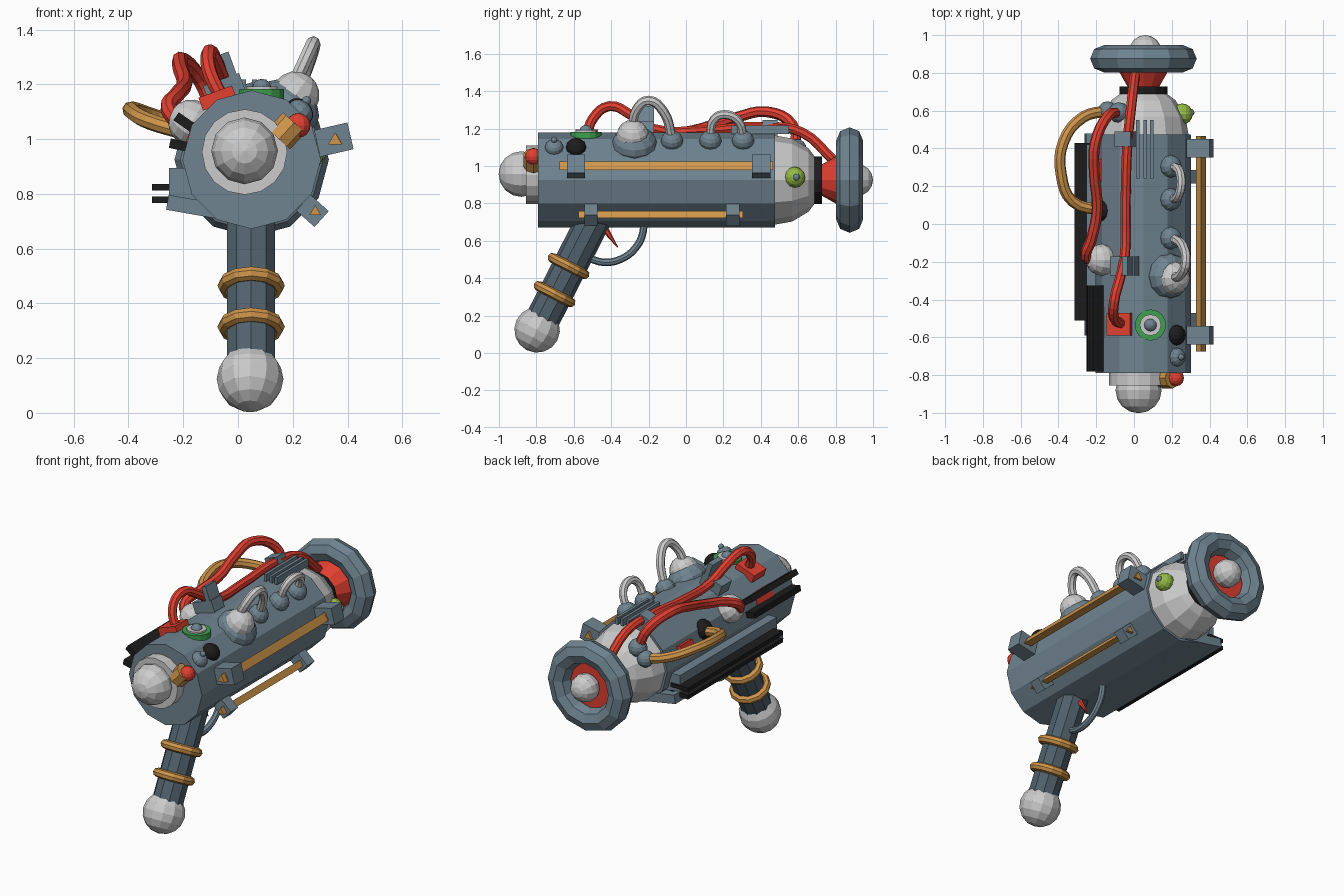
import bpy, math
from mathutils import Vector, Matrix

if "Cube" in bpy.data.objects:
    bpy.data.objects.remove(bpy.data.objects["Cube"])

COLS = {"blue": (.16, .23, .28), "dark": (.08, .12, .15), "black": (.012, .012, .012),
        "red": (.75, .05, .03), "bronze": (.62, .30, .07), "green": (.05, .35, .08),
        "lime": (.30, .50, .06), "white": (.62, .64, .64)}
MATS = {}
for n, c in COLS.items():
    MATS[n] = bpy.data.materials.new(n)
    MATS[n].diffuse_color = (*c, 1)

CX, CZ = 0.05, 0.925   # barrel axis


def done(name, col):
    o = bpy.context.object
    o.name = name
    o.data.materials.append(MATS[col])
    return o


def aim(d):
    return Vector(d).to_track_quat('Z', 'Y').to_euler()


def ball(name, p, r, col, axis=(0, 0, 1), flat=1, seg=12, rings=8):
    bpy.ops.mesh.primitive_uv_sphere_add(segments=seg, ring_count=rings, radius=r,
                                         location=p, rotation=aim(axis))
    o = done(name, col)
    o.scale.z = flat
    return o


def rod(name, a, b, r1, col, r2=None, n=12, spin=0):
    a, b = Vector(a), Vector(b)
    bpy.ops.mesh.primitive_cone_add(vertices=n, radius1=r1, radius2=r1 if r2 is None else r2,
                                    depth=(b - a).length, location=(a + b) / 2)
    o = done(name, col)
    o.data.transform(Matrix.Rotation(spin, 4, 'Z'))
    o.rotation_euler = aim(b - a)
    return o


def ring(name, p, R, r, col, axis, seg=12, minor=8):
    bpy.ops.mesh.primitive_torus_add(major_radius=R, minor_radius=r, major_segments=seg,
                                     minor_segments=minor, location=p, rotation=aim(axis))
    return done(name, col)


def box(name, p, size, col, tilt=0):
    # tilt in degrees about the barrel direction
    bpy.ops.mesh.primitive_cube_add(size=1, location=p, rotation=(0, math.radians(tilt), 0))
    o = done(name, col)
    o.scale = size
    return o


def hose(name, pts, r, col):
    cu = bpy.data.curves.new(name, 'CURVE')
    cu.dimensions = '3D'
    cu.bevel_depth, cu.bevel_resolution, cu.resolution_u = r, 2, 4
    cu.use_fill_caps = True
    s = cu.splines.new('BEZIER')
    s.bezier_points.add(len(pts) - 1)
    for bp, p in zip(s.bezier_points, pts):
        bp.co = p
        bp.handle_left_type = bp.handle_right_type = 'AUTO'
    s.use_smooth = False
    o = bpy.data.objects.new(name, cu)
    bpy.context.collection.objects.link(o)
    cu.materials.append(MATS[col])
    return o


def out(p):
    # outward direction from the barrel axis
    return (p[0] - CX, 0, p[2] - CZ)


# barrel with rear cap and knob
rod("barrel", (CX, -.79, CZ), (CX, .475, CZ), .253, "blue")
rod("rear_plate", (.024, -.855, .953), (.024, -.78, .953), .156, "white", n=16)
ball("rear_knob", (.024, -.88, .957), .122, "white", (0, 1, 0))

# muzzle: dome, collar, cone, ring, tip
ball("muzzle_dome", (CX, .465, CZ), .24, "white", (0, 1, 0), 1.12)
rod("muzzle_collar", (CX, .67, CZ), (CX, .728, CZ), .127, "black")
rod("muzzle_cone", (CX, .72, CZ), (CX, .87, CZ), .08, "red", .165)
ring("muzzle_ring", (CX, .875, CZ), .21, .072, "blue", (0, 1, 0))
ball("muzzle_tip", (.06, .915, CZ), .085, "white", (0, 1, 0))

# grip with bands and pommel
HX = .048
rod("grip", (HX, -.795, .125), (HX, -.475, .75), .092, "dark", n=10)
grip_dir = (0, .285, .555)
for y, z in ((-.628, .465), (-.703, .315)):
    ring("grip_band", (HX, y, z), .096, .027, "bronze", grip_dir)
ball("grip_pommel", (.044, -.796, .124), .122, "white", grip_dir)

# trigger and guard
arc = [math.radians(a) for a in range(-120, 16, 27)]
hose("trigger_guard", [(HX, -.43 + .205 * math.cos(a), .69 + .205 * math.sin(a)) for a in arc], .02, "blue")
rod("trigger", (HX, -.445, .68), (HX, -.365, .565), .022, "red", .003, 6)

# right side rails held by brackets
rod("upper_rail", (.355, -.675, .995), (.355, .465, .995), .03, "bronze", n=3)
for y in (-.588, .402):
    box("upper_bracket", (.35, y, .998), (.125, .098, .10), "blue", -13)
    rod("rail_stub", (.36, y - .055, .995), (.36, y + .055, .995), .025, "bronze", n=3)
rod("lower_rail", (.282, -.575, .735), (.282, .305, .735), .024, "bronze", n=3)
for y in (-.508, .25):
    box("lower_bracket", (.272, y, .738), (.09, .072, .078), "blue", 42)
    rod("rail_stub", (.28, y - .04, .735), (.28, y + .04, .735), .02, "bronze", n=3)

# left side housing with cooling fins
box("side_housing", (-.19, -.06, .83), (.125, .96, .13), "blue")
box("lower_housing", (-.12, -.055, .745), (.28, 1.07, .055), "blue", 10)
for z in (.825, .778):
    box("side_fin", (-.255, -.04, z), (.12, .94, .024), "black")

# upper left fins over red plates
for x, z, t in ((-.185, 1.055, 35), (-.2, .975, 12)):
    box("upper_fin", (x, -.553, z), (.1, .455, .035), "black", t)
box("fin_plate", (-.165, -.52, 1.015), (.03, .16, .09), "red", 22)
box("side_red_block", (-.185, .285, 1.0), (.06, .12, .06), "red", 20)

# top sights
for x in (.02, .06, .095):
    box("sight_bar", (x, .395, 1.195), (.018, .31, .045), "blue")

# rear dial
rod("rear_dial", (.15, -.815, 1.0), (.205, -.815, 1.06), .055, "bronze", n=8)
ball("rear_dial_light", (.22, -.815, 1.05), .045, "red")

# green ringed gauge
rod("gauge_base", (.087, -.535, 1.14), (.087, -.535, 1.183), .083, "green", n=14)
rod("gauge_plate", (.087, -.535, 1.17), (.087, -.535, 1.193), .057, "white", n=12)
ball("gauge_dome", (.087, -.535, 1.185), .035, "blue")

# small studs
for name, p, r, col in (("black_stud", (.225, -.588, 1.1), .055, "black"),
                        ("blue_stud", (.228, -.705, 1.1), .05, "blue"),
                        ("left_black_stud", (-.17, .07, 1.03), .06, "black")):
    ball(name, p, r, col, out(p), .8)
ball("blue_stud_tip", (.25, -.705, 1.14), .017, "blue")
ball("lime_stud", (.255, .582, .94), .056, "lime", (1, 0, 0))
ball("lime_stud_tip", (.3, .59, .94), .02, "blue")

# right top domes and their white hoses
p = (.185, -.275, 1.12)
ball("large_socket", p, .122, "blue", out(p), .7)
ball("large_dome", (.21, -.285, 1.16), .088, "white", out(p))
for y in (-.075, .13, .305):
    p = (.195, y, 1.135)
    ball("hose_socket", p, .06, "blue", out(p), .9)
hose("rear_white_hose", [(.205, -.285, 1.2), (.25, -.265, 1.3), (.275, -.2, 1.35),
                         (.26, -.12, 1.29), (.205, -.075, 1.15)], .026, "white")
hose("front_white_hose", [(.2, .13, 1.15), (.235, .15, 1.25), (.25, .21, 1.275),
                          (.24, .28, 1.24), (.2, .305, 1.15)], .024, "white")

# left domes and bronze hose
p = (-.17, -.19, 1.06)
ball("left_white_dome", p, .085, "white", out(p))
p = (-.14, .6, 1.04)
ball("left_hose_socket", p, .05, "blue")
hose("bronze_hose", [p, (-.27, .565, 1.07), (-.375, .43, 1.105), (-.385, .26, 1.1),
                     (-.325, .12, 1.065), (-.17, .07, 1.02)], .03, "bronze")

# red hoses with clamps and terminal block
box("terminal_block", (-.075, -.53, 1.15), (.13, .12, .05), "red", -20)
hose("long_red_hose", [(-.06, -.53, 1.15), (-.105, -.5, 1.25), (-.105, -.41, 1.32),
                       (-.075, -.29, 1.27), (-.05, -.18, 1.2), (-.045, .1, 1.19),
                       (-.035, .42, 1.21), (-.015, .62, 1.18), (.005, .79, 1.03)], .027, "red")
ball("red_hose_socket", (-.08, .59, 1.09), .055, "blue")
hose("side_red_hose", [(-.085, .59, 1.1), (-.14, .57, 1.22), (-.205, .43, 1.29),
                       (-.21, .27, 1.26), (-.195, .08, 1.2), (-.225, -.08, 1.16),
                       (-.255, -.17, 1.11), (-.22, -.195, 1.06)], .029, "red")
box("rear_clamp_blade", (-.02, -.222, 1.235), (.03, .1, .17), "blue", -20)
box("rear_clamp", (-.05, -.222, 1.185), (.14, .1, .07), "blue", -20)
box("front_clamp", (-.045, .45, 1.185), (.09, .08, .1), "blue", -20)

for m in bpy.data.materials:
    if m.users and not m.is_grease_pencil:
        m.use_nodes = True
        m.node_tree.nodes["Principled BSDF"].inputs["Base Color"].default_value = m.diffuse_color
